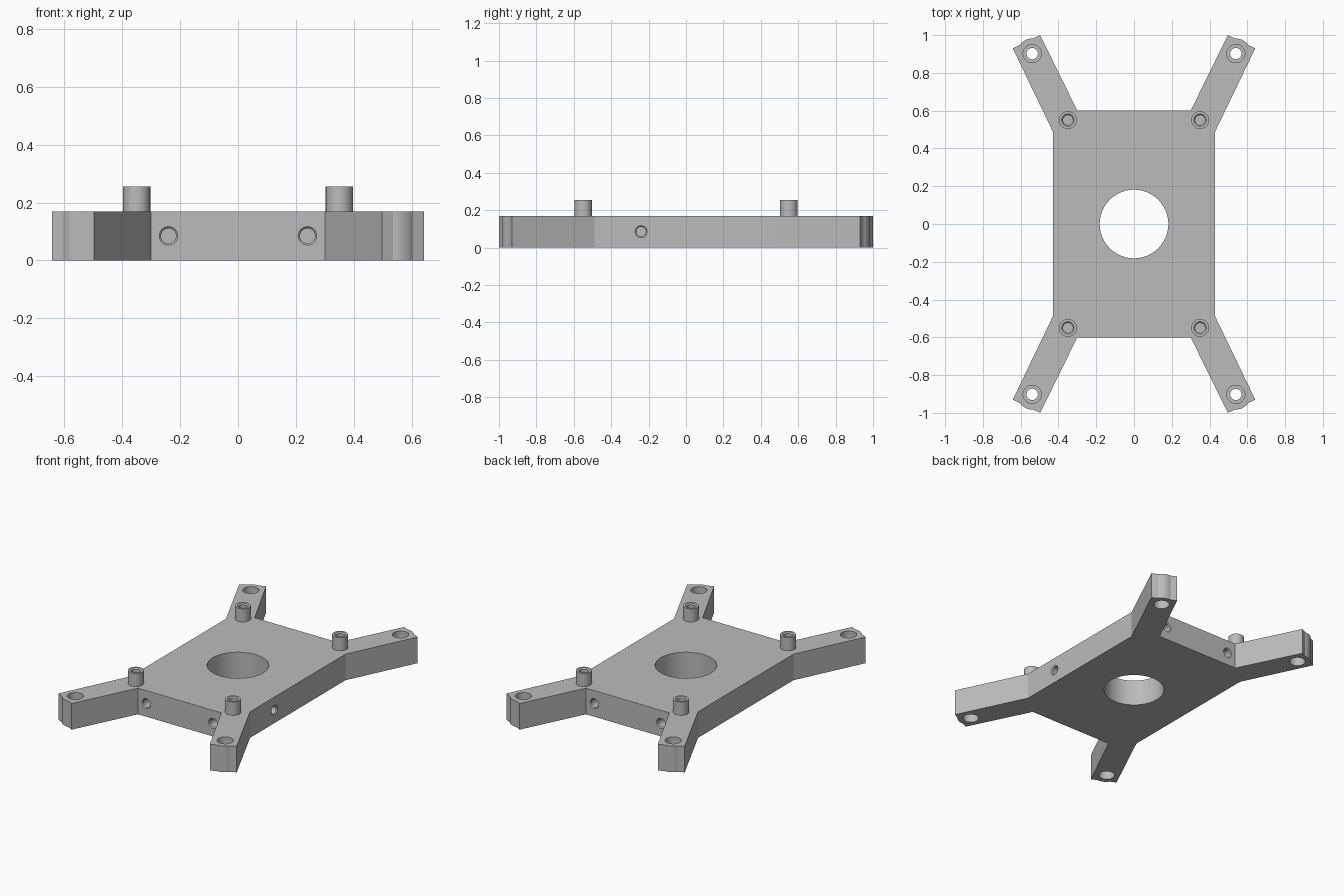
import bpy, bmesh, math
from mathutils import Vector, Matrix

cube = bpy.data.objects.get("Cube")
if cube:
    bpy.data.objects.remove(cube, do_unlink=True)

grey = bpy.data.materials.new("plain grey")
grey.use_nodes = True
grey.diffuse_color = (0.5, 0.5, 0.5, 1)
grey.node_tree.nodes["Principled BSDF"].inputs["Base Color"].default_value = (0.5, 0.5, 0.5, 1)

TOP = 0.17
SIGNS = [(1, 1), (-1, 1), (-1, -1), (1, -1)]


def finish(name, bm):
    bmesh.ops.recalc_face_normals(bm, faces=bm.faces)
    mesh = bpy.data.meshes.new(name)
    bm.to_mesh(mesh)
    bm.free()
    mesh.materials.append(grey)
    obj = bpy.data.objects.new(name, mesh)
    bpy.context.collection.objects.link(obj)
    return obj


def lathe(name, profile, place, steps=48):
    """Spin an (r, z) profile that starts and ends on the axis."""
    bm = bmesh.new()
    verts = [bm.verts.new((r, 0, z)) for r, z in profile]
    edges = [bm.edges.new(pair) for pair in zip(verts, verts[1:])]
    bmesh.ops.spin(bm, geom=verts + edges, cent=(0, 0, 0), axis=(0, 0, 1),
                   angle=math.tau, steps=steps, use_duplicate=False)
    bmesh.ops.remove_doubles(bm, verts=bm.verts, dist=1e-5)
    bm.transform(place)
    return finish(name, bm)


def cut(target, profile, place):
    cutter = lathe("hole_cutter", profile, place)
    cutter.hide_render = True
    mod = target.modifiers.new("hole", "BOOLEAN")
    mod.operation = "DIFFERENCE"
    mod.solver = "EXACT"
    mod.object = cutter
    bpy.context.view_layer.objects.active = target
    bpy.ops.object.modifier_apply(modifier=mod.name)
    bpy.data.objects.remove(cutter, do_unlink=True)


# Plate outline: one corner with its arm and the rounded bulge at the arm tip
outer, inner = Vector((0.642, 0.93)), Vector((0.497, 1.0))
mid = (outer + inner) / 2
across = (inner - outer).normalized()
along = Vector((across.y, -across.x))
eye = mid - along * 0.07
half = math.acos(0.07 / 0.08)
corner = [Vector((0.43, 0.49)), outer]
for i in range(13):
    a = -half + 2 * half * i / 12
    corner.append(eye + 0.08 * (along * math.cos(a) + across * math.sin(a)))
corner += [inner, Vector((0.30, 0.60))]

bm = bmesh.new()
outline = []
for sx, sy in SIGNS:
    run = corner if sx * sy > 0 else corner[::-1]
    outline += [bm.verts.new((p.x * sx, p.y * sy, 0)) for p in run]
face = bm.faces.new(outline)
raised = bmesh.ops.extrude_face_region(bm, geom=[face], use_keep_orig=True)
bmesh.ops.translate(bm, vec=(0, 0, TOP),
                    verts=[v for v in raised["geom"] if isinstance(v, bmesh.types.BMVert)])
plate = finish("plate_with_arms", bm)

# Central opening
cut(plate, [(0, -0.1), (0.182, -0.1), (0.182, 0.3), (0, 0.3)], Matrix())

# Stepped mounting holes in the arm tips
stepped = [(0, -0.1), (0.048, -0.1), (0.048, 0.06), (0.03, 0.06),
           (0.03, 0.11), (0.048, 0.11), (0.048, 0.3), (0, 0.3)]
for sx, sy in SIGNS:
    cut(plate, stepped, Matrix.Translation((eye.x * sx, eye.y * sy, 0)))

# Blind chamfered holes in both ends and one long side
blind = [(0, -0.12), (0.026, -0.12), (0.026, -0.006), (0.032, 0), (0.032, 0.05), (0, 0.05)]


def side_hole(x, y, direction):
    turn = Vector(direction).to_track_quat("Z", "Y").to_matrix().to_4x4()
    cut(plate, blind, Matrix.Translation((x, y, 0.085)) @ turn)


for s in (-1, 1):
    side_hole(0.24 * s, -0.6, (0, -1, 0))
    side_hole(0.24 * s, 0.6, (0, 1, 0))
    side_hole(0.43, 0.24 * s, (1, 0, 0))

# Hollow posts standing on the plate corners
post = [(0, TOP - 0.01), (0.047, TOP - 0.01), (0.047, 0.255), (0.033, 0.255),
        (0.026, 0.248), (0.026, TOP + 0.005), (0, TOP + 0.005)]
parts = [plate]
names = ["back_left_post", "back_right_post", "front_right_post", "front_left_post"]
for name, (sx, sy) in zip(names, SIGNS):
    parts.append(lathe(name, post, Matrix.Translation((0.35 * sx, 0.55 * sy, 0))))

# Smooth round walls, crisp edges
bpy.ops.object.select_all(action="DESELECT")
for obj in parts:
    obj.select_set(True)
bpy.context.view_layer.objects.active = plate
bpy.ops.object.shade_smooth_by_angle(angle=math.radians(20))
